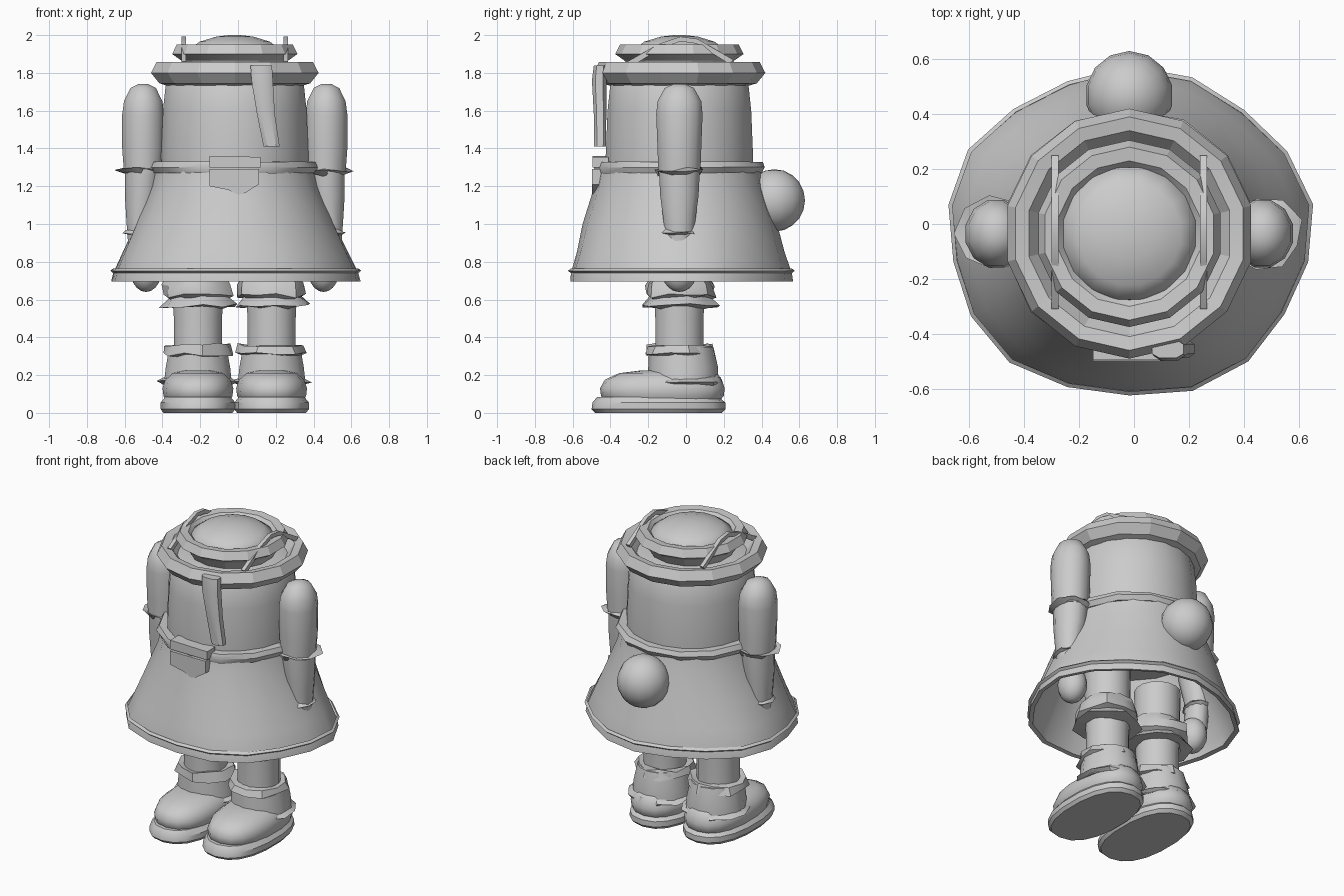
import bpy, bmesh, math, random

if "Cube" in bpy.data.objects:
    bpy.data.objects.remove(bpy.data.objects["Cube"], do_unlink=True)
random.seed(4)

grey = bpy.data.materials.new("plain_grey")
grey.use_nodes = True
grey.diffuse_color = (0.6, 0.6, 0.6, 1)
grey.node_tree.nodes["Principled BSDF"].inputs["Base Color"].default_value = (0.6, 0.6, 0.6, 1)

CX, CY = -0.017, -0.035   # body axis


def finish(name, bm, angle=35):
    bmesh.ops.recalc_face_normals(bm, faces=bm.faces)
    mesh = bpy.data.meshes.new(name)
    bm.to_mesh(mesh)
    bm.free()
    mesh.materials.append(grey)
    obj = bpy.data.objects.new(name, mesh)
    bpy.context.collection.objects.link(obj)
    bpy.ops.object.select_all(action='DESELECT')
    obj.select_set(True)
    bpy.context.view_layer.objects.active = obj
    bpy.ops.object.shade_smooth_by_angle(angle=math.radians(angle))
    return obj


def loft(name, rings, cx=CX, cy=CY, segs=14, power=1.0, jitter=0.0, wave=None,
         caps=True, loop=False, angle=35):
    """Stack oval rings (rx, ry, z, dy, dx) and skin them."""
    bm = bmesh.new()
    loops = []
    for ring in rings:
        rx, ry, z, dy, dx = (tuple(ring) + (0, 0))[:5]
        verts = []
        for i in range(segs):
            a = 2 * math.pi * (i + 0.5) / segs
            c, s = math.cos(a), math.sin(a)
            k = 1 + (wave(a, z) if wave else 0) + random.uniform(-jitter, jitter)
            x = math.copysign(abs(c) ** power, c) * rx * k
            y = math.copysign(abs(s) ** power, s) * ry * k
            dz = random.uniform(-jitter, jitter) * 0.15
            verts.append(bm.verts.new((cx + dx + x, cy + dy + y, z + dz)))
        loops.append(verts)
    pairs = list(zip(loops, loops[1:]))
    if loop:
        pairs.append((loops[-1], loops[0]))
    for low, high in pairs:
        for i in range(segs):
            j = (i + 1) % segs
            bm.faces.new((low[i], low[j], high[j], high[i]))
    if caps and not loop:
        bm.faces.new(loops[0])
        bm.faces.new(loops[-1])
    return finish(name, bm, angle)


def round_rings(pairs):
    return [(r, r, z) for r, z in pairs]


def prism(name, points, start, end, axis):
    """Extrude a flat outline along x or y."""
    bm = bmesh.new()
    def place(p, d):
        return (d, p[0], p[1]) if axis == 'x' else (p[0], d, p[1])
    face = bm.faces.new([bm.verts.new(place(p, start)) for p in points])
    out = bmesh.ops.extrude_face_region(bm, geom=[face])
    for v in out["geom"]:
        if isinstance(v, bmesh.types.BMVert):
            v.co[0 if axis == 'x' else 1] = end
    return finish(name, bm)


def ball(name, center, radii):
    bm = bmesh.new()
    bmesh.ops.create_uvsphere(bm, u_segments=14, v_segments=10, radius=1)
    for v in bm.verts:
        v.co = [c + r * p for c, r, p in zip(center, radii, v.co)]
    return finish(name, bm, 50)


# Torso with neck, collar and domed top
loft("torso", round_rings([(0.39, 1.25), (0.395, 1.36), (0.385, 1.6), (0.37, 1.74),
                           (0.34, 1.79), (0.27, 1.81)]), segs=20)
loft("collar", round_rings([(0.36, 1.73), (0.41, 1.745), (0.455, 1.80), (0.425, 1.858),
                            (0.375, 1.85), (0.33, 1.79)]), loop=True, angle=20)
loft("upper_ring", round_rings([(0.25, 1.80), (0.29, 1.865), (0.34, 1.90), (0.315, 1.95),
                                (0.265, 1.945), (0.235, 1.91)]), loop=True, angle=20)
loft("top_dome", round_rings([(0.25, 1.86), (0.245, 1.925), (0.19, 1.965), (0.1, 1.992),
                              (0.03, 2.0)]), segs=16, angle=50)

# Thin arched straps over the upper ring
arch = [(-0.31, 1.86), (-0.14, 1.955), (-0.03, 1.992), (0.06, 1.98), (0.25, 1.87)]
outline = arch + [(y * 0.93, z - 0.025) for y, z in reversed(arch)]
for side, x in (("left", 0.24), ("right", -0.3)):
    prism(side + "_strap", outline, x, x + 0.025, 'x')

# Hanging ribbon on the chest
loft("hanging_ribbon", [(0.06, 0.035, 1.84, -0.42, 0.14), (0.06, 0.04, 1.76, -0.425, 0.145),
                        (0.05, 0.035, 1.58, -0.42, 0.165), (0.045, 0.033, 1.41, -0.42, 0.195)],
     segs=8, power=0.7)

# Flared skirt, hollow below, with a wavy hem
def folds(a, z):
    return 0.025 * math.sin(5 * a + 0.6) * min(1, max(0, (1.1 - z) / 0.4))


loft("skirt", [(0.42, 0.43, 1.31), (0.445, 0.45, 1.2), (0.53, 0.515, 1.0), (0.6, 0.55, 0.85),
               (0.65, 0.585, 0.74), (0.66, 0.59, 0.695), (0.63, 0.565, 0.7),
               (0.62, 0.555, 0.76), (0.5, 0.48, 1.0), (0.41, 0.41, 1.2)],
     segs=18, wave=folds)
loft("hem_trim", [(0.65, 0.585, 0.765), (0.665, 0.6, 0.752), (0.65, 0.585, 0.74)],
     segs=18, wave=folds, caps=False)

# Belt, buckle and pointed flap
loft("belt", round_rings([(0.4, 1.275), (0.44, 1.27), (0.455, 1.3), (0.44, 1.33), (0.39, 1.33)]),
     loop=True, jitter=0.012)
prism("buckle", [(-0.15, 1.3), (0.12, 1.3), (0.12, 1.355), (-0.15, 1.36)], -0.495, -0.41, 'y')
prism("belt_flap", [(-0.15, 1.29), (0.11, 1.29), (0.11, 1.21), (0.04, 1.165), (0, 1.155),
                    (-0.05, 1.18), (-0.15, 1.2)], -0.498, -0.43, 'y')

# Round tail
ball("tail", (CX, 0.468, 1.125), (0.16, 0.162, 0.165))

for side, s in (("left", 1), ("right", -1)):
    # Arm, cuffs and hand
    ax = CX + s * 0.485
    loft(side + "_upper_arm", [(0.025, 0.03, 1.742), (0.07, 0.08, 1.72), (0.105, 0.12, 1.65),
                               (0.115, 0.127, 1.58), (0.115, 0.12, 1.4), (0.105, 0.115, 1.27)],
         cx=ax, segs=12, angle=50)
    loft(side + "_forearm", [(0.1, 0.112, 1.28, 0, 0), (0.095, 0.105, 1.15, 0, s * 0.005),
                             (0.07, 0.085, 1.0, 0, s * 0.02), (0.065, 0.075, 0.8, 0, s * 0.01)],
         cx=ax, segs=12)
    loft(side + "_elbow_cuff", [(0.1, 0.11, 1.29), (0.145, 0.14, 1.285), (0.1, 0.11, 1.265)],
         cx=ax, segs=9, jitter=0.1, caps=False)
    loft(side + "_wrist_cuff", [(0.07, 0.08, 0.965), (0.085, 0.1, 0.955), (0.06, 0.08, 0.945)],
         cx=ax + s * 0.02, segs=9, jitter=0.06, caps=False)
    ball(side + "_hand", (ax - s * 0.015, CY, 0.755), (0.085, 0.095, 0.115))

    # Leg with ruffled bands
    lx = CX + s * 0.195
    loft(side + "_leg", round_rings([(0.13, 0.3), (0.13, 0.5), (0.135, 0.6), (0.14, 0.95)]),
         cx=lx, segs=16)
    loft(side + "_bloomer", round_rings([(0.135, 0.6), (0.185, 0.62), (0.18, 0.68), (0.15, 0.73)]),
         cx=lx, segs=11, jitter=0.08, caps=False)
    loft(side + "_knee_frill", round_rings([(0.14, 0.63), (0.205, 0.567), (0.135, 0.56)]),
         cx=lx, segs=11, jitter=0.08, caps=False)
    loft(side + "_sock_frill", round_rings([(0.13, 0.355), (0.17, 0.36), (0.185, 0.31), (0.14, 0.3)]),
         cx=lx, segs=11, jitter=0.07, caps=False)

    # Boot: ankle, foot, welt and sole
    loft(side + "_boot_ankle", [(0.185, 0.185, 0.15, 0.02), (0.175, 0.185, 0.24, 0.02),
                                (0.155, 0.17, 0.35, 0.01)], cx=lx, segs=14)
    loft(side + "_boot_foot", [(0.17, 0.3, 0.06, -0.09), (0.185, 0.325, 0.09, -0.09),
                               (0.19, 0.33, 0.13, -0.09), (0.175, 0.31, 0.175, -0.085),
                               (0.135, 0.26, 0.21, -0.06), (0.08, 0.18, 0.225, -0.02)],
         cx=lx, segs=18, power=0.85, angle=50)
    loft(side + "_boot_welt", [(0.18, 0.19, 0.185, 0.03), (0.215, 0.2, 0.165, 0.03),
                               (0.18, 0.19, 0.15, 0.03)], cx=lx, segs=11, jitter=0.05, caps=False)
    loft(side + "_boot_sole", [(0.185, 0.335, 0.0, -0.11), (0.2, 0.355, 0.02, -0.11),
                               (0.2, 0.352, 0.055, -0.108), (0.175, 0.32, 0.085, -0.115)],
         cx=lx, segs=18, power=0.85)
